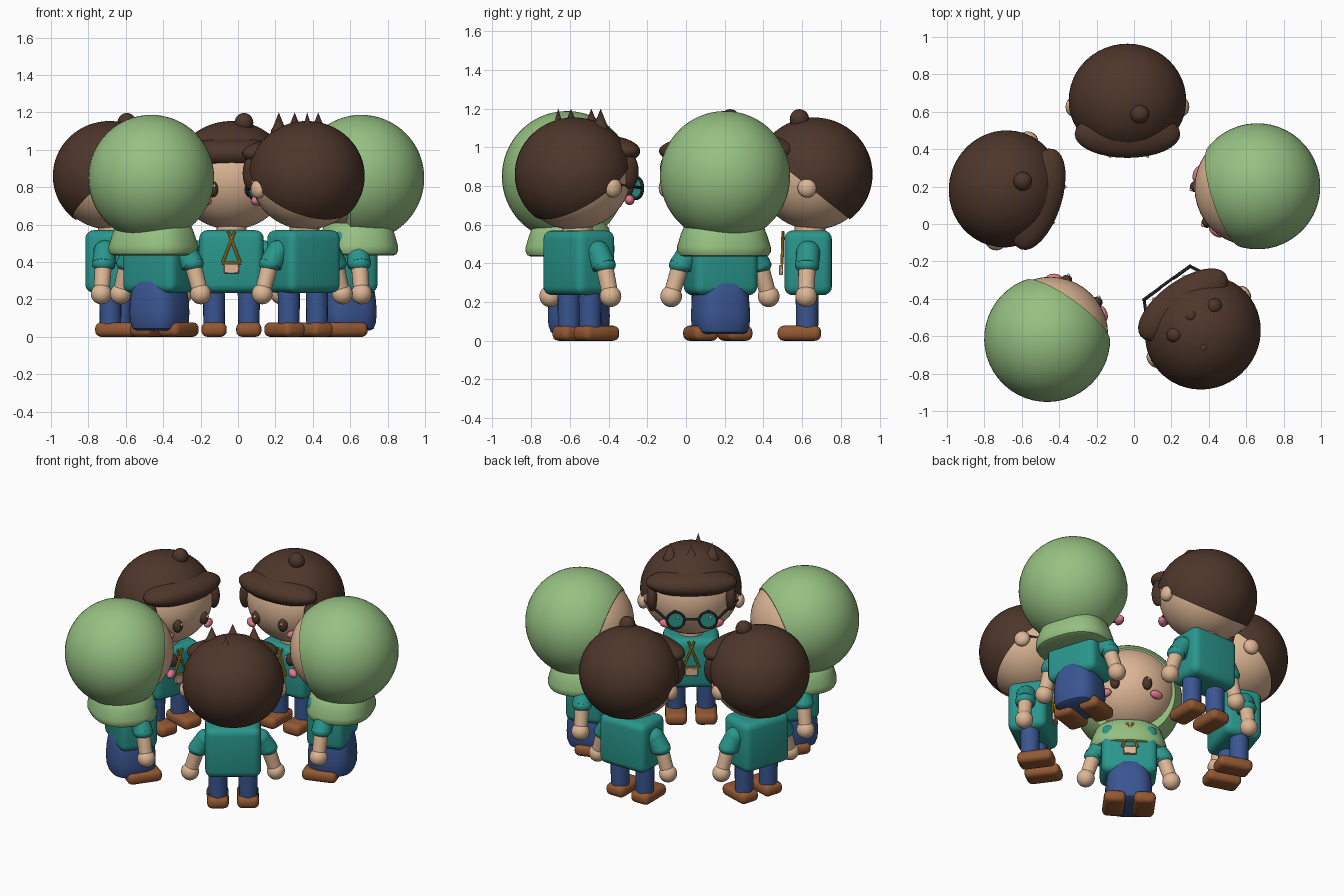
import bpy, bmesh, math
from mathutils import Matrix, Vector

cube = bpy.data.objects.get("Cube")
if cube:
    bpy.data.objects.remove(cube)


def material(name, r, g, b):
    m = bpy.data.materials.new(name)
    m.use_nodes = True
    m.diffuse_color = (r, g, b, 1)
    m.node_tree.nodes["Principled BSDF"].inputs["Base Color"].default_value = (r, g, b, 1)
    return m


HAIR = material("dark brown", .075, .037, .023)
GREEN = material("soft green", .305, .533, .223)
TEAL = material("teal", .022, .305, .262)
SKIN = material("skin", .72, .47, .30)
BLUE = material("denim blue", .042, .091, .283)
SHOE = material("shoe brown", .29, .098, .032)
PINK = material("pink", .716, .188, .262)
GOLD = material("gold", .578, .305, .021)
FRAME = material("frame grey", .03, .04, .04)

place = Matrix()      # placement of the figure being built
prefix = ""


def finish(name, bm, mat):
    bmesh.ops.recalc_face_normals(bm, faces=bm.faces[:])
    mesh = bpy.data.meshes.new(name)
    bm.to_mesh(mesh)
    bm.free()
    mesh.materials.append(mat)
    ob = bpy.data.objects.new(prefix + name, mesh)
    ob.matrix_world = place
    bpy.context.collection.objects.link(ob)
    mesh.shade_smooth()
    mesh.set_sharp_from_angle(angle=math.radians(40))
    return ob


def ball(name, mat, loc, radii, seg=24, cut=None, fill=False, tilt=0):
    bm = bmesh.new()
    bmesh.ops.create_uvsphere(bm, u_segments=seg, v_segments=seg * 2 // 3, radius=1)
    turn = Matrix.Rotation(tilt, 4, 'Z')
    bm.transform(Matrix.Translation(loc) @ turn @ Matrix.Diagonal((*radii, 1)))
    if cut:       # remove everything in front of the cutting plane
        geom = bm.verts[:] + bm.edges[:] + bm.faces[:]
        res = bmesh.ops.bisect_plane(bm, geom=geom, plane_co=cut[0], plane_no=cut[1], clear_outer=True)
        if fill:
            edges = [e for e in res["geom_cut"] if isinstance(e, bmesh.types.BMEdge)]
            bmesh.ops.edgeloop_fill(bm, edges=edges)
    return finish(name, bm, mat)


def rod(name, mat, a, b, r1, r2, seg=20):
    a, b = Vector(a), Vector(b)
    bm = bmesh.new()
    bmesh.ops.create_cone(bm, cap_ends=True, segments=seg, radius1=r1, radius2=r2, depth=(b - a).length)
    rot = (b - a).to_track_quat('Z', 'Y').to_matrix().to_4x4()
    bm.transform(Matrix.Translation((a + b) / 2) @ rot)
    return finish(name, bm, mat)


def box(name, mat, loc, size, bevel, segs=4):
    bm = bmesh.new()
    bmesh.ops.create_cube(bm, size=1)
    bm.transform(Matrix.Translation(loc) @ Matrix.Diagonal((*size, 1)))
    bmesh.ops.bevel(bm, geom=bm.edges[:], offset=bevel, segments=segs, profile=.5, affect='EDGES')
    return finish(name, bm, mat)


def bell(name, mat, loc, profile, sx, sy, power=2, seg=40):
    """Stack of superellipse rings given as (scale, height)."""
    bm = bmesh.new()
    rings = []
    for s, z in profile:
        ring = []
        for i in range(seg):
            t = 2 * math.pi * i / seg
            c, d = math.cos(t), math.sin(t)
            x = math.copysign(abs(c) ** (2 / power), c) * sx * s
            y = math.copysign(abs(d) ** (2 / power), d) * sy * s
            ring.append(bm.verts.new((loc[0] + x, loc[1] + y, z)))
        rings.append(ring)
    for lo, hi in zip(rings, rings[1:]):
        for i in range(seg):
            j = (i + 1) % seg
            bm.faces.new((lo[i], lo[j], hi[j], hi[i]))
    bm.faces.new(rings[0])
    bm.faces.new(rings[-1])
    return finish(name, bm, mat)


def ring(name, mat, loc, major, minor):
    """Torus facing the front."""
    bm = bmesh.new()
    n, k = 28, 8
    vs = []
    for i in range(n):
        t = 2 * math.pi * i / n
        for j in range(k):
            p = 2 * math.pi * j / k
            r = major + minor * math.cos(p)
            vs.append(bm.verts.new((loc[0] + r * math.cos(t), loc[1] + minor * math.sin(p), loc[2] + r * math.sin(t))))
    for i in range(n):
        for j in range(k):
            i2, j2 = (i + 1) % n, (j + 1) % k
            bm.faces.new((vs[i * k + j], vs[i2 * k + j], vs[i2 * k + j2], vs[i * k + j2]))
    return finish(name, bm, mat)


HEAD = (0, .03, .86)


def body(skirted):
    box("torso", TEAL, (0, 0, .403), (.345, .246, .335), .045)
    rod("neck", SKIN, (0, .01, .54), (0, .01, .62), .08, .08)
    ball("head", SKIN, HEAD, (.303, .292, .286), 40)
    # lanyard and badge
    for s in (-1, 1):
        rod("lanyard_strap", GOLD, (-.018 * s, -.13, .565), (.048 * s, -.135, .395), .008, .008, 8)
    rod("lanyard_bar", GOLD, (-.05, -.135, .395), (.05, -.135, .395), .007, .007, 8)
    box("badge", SKIN, (0, -.14, .365), (.08, .02, .052), .004, 1)
    for s, side in ((-1, "right_"), (1, "left_")):
        # arms
        rod(side + "sleeve", TEAL, (.165 * s, 0, .465), (.215 * s, -.005, .385), .06, .062)
        ball(side + "shoulder", TEAL, (.17 * s, 0, .455), (.062, .062, .062))
        ball(side + "cuff", TEAL, (.212 * s, -.005, .392), (.063, .063, .045))
        rod(side + "forearm", SKIN, (.21 * s, -.005, .41), (.262 * s, -.01, .24), .046, .042)
        ball(side + "hand", SKIN, (.265 * s, -.01, .23), (.056, .056, .056))
        # legs and feet
        if not skirted:
            rod(side + "leg", BLUE, (.093 * s, -.005, .05), (.093 * s, -.005, .27), .057, .06)
        box(side + "shoe", SHOE, (.093 * s, -.045, .039), (.135, .225, .078), .032)
        # face
        ball(side + "eye", HAIR, (.1 * s, -.24, .79), (.03, .03, .044), 16)
        ball(side + "eye_highlight", SKIN, (.1 * s + .008, -.268, .808), (.009, .009, .01), 8)
        ball(side + "cheek", PINK, (.16 * s, -.208, .728), (.045, .026, .027), 16, tilt=.6 * s)


def short_hair():
    ball("hair_cap", HAIR, HEAD, (.314, .303, .294), 48, cut=((0, .2, .64), (0, -.62, -.78)))
    ball("fringe", HAIR, (0, -.15, .98), (.283, .128, .082), 32)
    for s, side in ((-1, "right_"), (1, "left_")):
        ball(side + "sideburn", HAIR, (.243 * s, -.145, .875), (.036, .055, .09), 16)
        ball(side + "ear", SKIN, (.295 * s, -.005, .79), (.036, .05, .05), 16)


def hair_bun():
    ball("hair_bun", HAIR, (.067, -.045, 1.145), (.05, .05, .052))


def hair_spikes():
    for x, y, r in ((0, -.08, .044), (-.13, -.045, .044), (.13, -.045, .044), (.046, .098, .032)):
        rod("hair_spike", HAIR, (x, y, 1.09), (x, y, 1.2), r, 0)
        ball("spike_root", HAIR, (x, y, 1.09), (r, r, r), 16)


def glasses():
    for s, side in ((-1, "right_"), (1, "left_")):
        ring(side + "glasses_rim", FRAME, (.1 * s, -.295, .79), .054, .009)
        rod(side + "glasses_lens", TEAL, (.1 * s, -.299, .79), (.1 * s, -.291, .79), .052, .052, 28)
        ball(side + "lens_glint", SKIN, (.1 * s + .015, -.3, .81), (.009, .006, .009), 8)
        rod(side + "glasses_arm", FRAME, (.153 * s, -.292, .79), (.3 * s, -.02, .81), .008, .008, 8)
    rod("glasses_bridge", FRAME, (-.05, -.297, .795), (.05, -.297, .795), .008, .008, 8)


def hood():
    ball("hood", GREEN, (0, .075, .85), (.337, .337, .337), 48, cut=((0, -.115, .85), (0, -1, -.27)), fill=True)
    bell("collar", GREEN, (0, .055, 0),
         [(.88, .435), (.96, .442), (1, .46), (1, .485), (.93, .54), (.85, .59), (.75, .61)], .24, .205, 2.4)


def skirt():
    bell("skirt", BLUE, (0, 0, 0),
         [(.8, .035), (.92, .045), (1, .08), (1.02, .13), (1, .19), (.95, .245), (.88, .295), (.7, .33), (.4, .35)],
         .142, .142, 2.9)


# five figures in a ring, all facing the middle
FIGURES = (("back", 90, (short_hair, hair_bun)),
           ("back_right", 162, (short_hair, hair_bun)),
           ("front_right", 234, (hood, skirt)),
           ("front_left", 306, (short_hair, hair_spikes, glasses)),
           ("back_left", 18, (hood, skirt)))
for label, angle, extras in FIGURES:
    a = math.radians(angle)
    where = Vector((-.035 + .655 * math.cos(a), -.024 + .655 * math.sin(a), 0))
    place = Matrix.Translation(where) @ Matrix.Rotation(a - math.pi / 2, 4, 'Z')
    prefix = label + "_figure_"
    body(skirt in extras)
    for part in extras:
        part()
